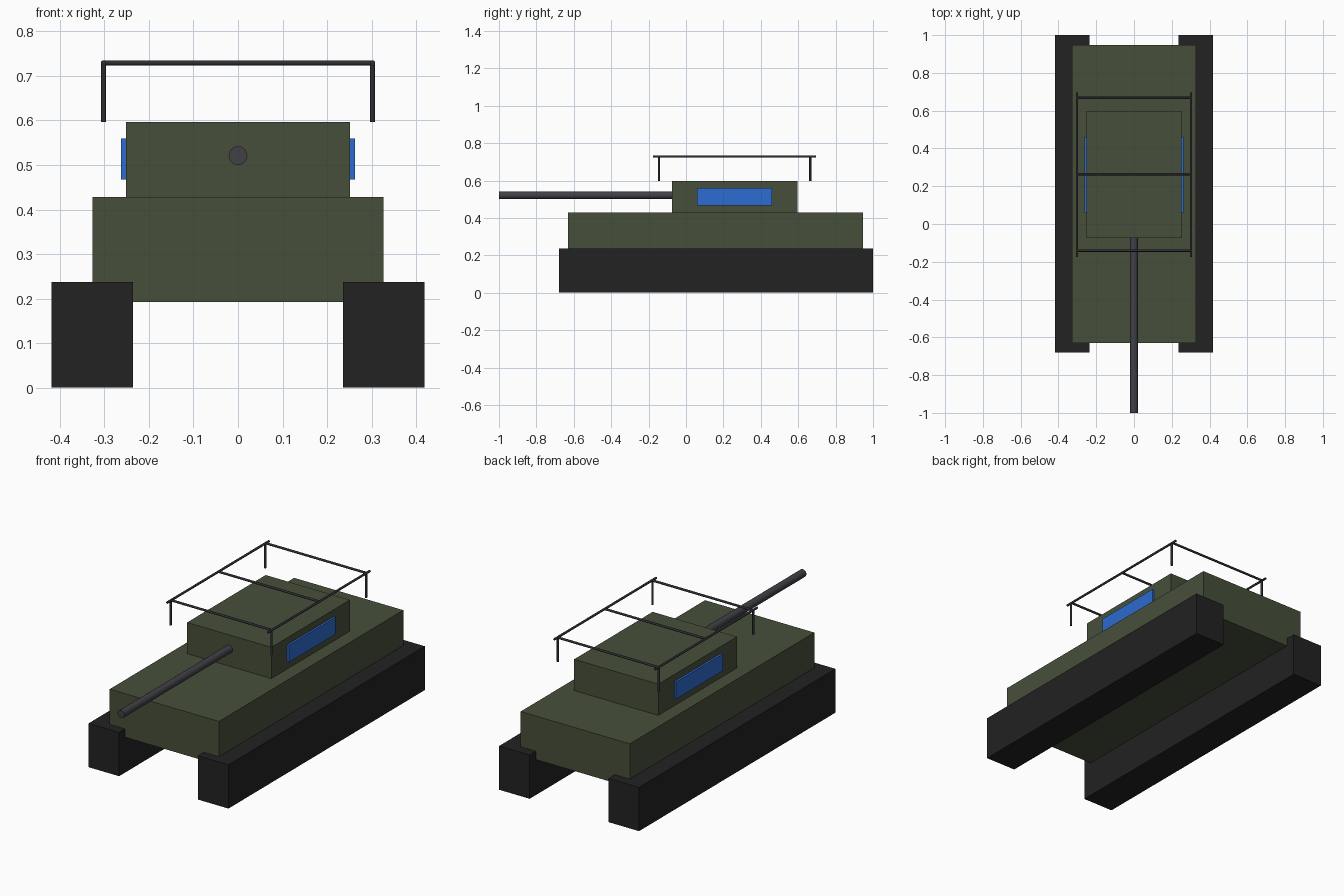
import bpy
import bmesh
from math import radians
from mathutils import Matrix

cube = bpy.data.objects.get("Cube")
if cube:
    bpy.data.objects.remove(cube, do_unlink=True)


def make_material(name, rgb):
    """Flat material from 0-255 display values, stored as linear."""
    linear = [((c / 255 + 0.055) / 1.055) ** 2.4 for c in rgb]
    mat = bpy.data.materials.new(name)
    mat.use_nodes = True
    mat.diffuse_color = (*linear, 1)
    mat.node_tree.nodes["Principled BSDF"].inputs["Base Color"].default_value = (*linear, 1)
    return mat


olive = make_material("olive green", (71, 79, 58))
black = make_material("track black", (34, 34, 34))
steel = make_material("gun grey", (64, 64, 70))
rack_grey = make_material("rack dark grey", (46, 46, 51))
blue = make_material("panel blue", (45, 107, 209))


def add_object(name, bm, mat):
    mesh = bpy.data.meshes.new(name)
    bm.to_mesh(mesh)
    bm.free()
    mesh.materials.append(mat)
    obj = bpy.data.objects.new(name, mesh)
    bpy.context.collection.objects.link(obj)
    return obj


def box(name, xs, ys, zs, mat):
    """Box spanning the given ranges."""
    bm = bmesh.new()
    spans = (xs, ys, zs)
    centre = Matrix.Translation([(a + b) / 2 for a, b in spans])
    size = Matrix.Diagonal([abs(b - a) for a, b in spans] + [1])
    bmesh.ops.create_cube(bm, size=1, matrix=centre @ size)
    return add_object(name, bm, mat)


def rod(name, axis, centre, length, radius, mat, sides=16):
    """Round rod along the x, y or z axis, smooth round its side."""
    turn = {"X": Matrix.Rotation(radians(90), 4, "Y"),
            "Y": Matrix.Rotation(radians(90), 4, "X"),
            "Z": Matrix.Identity(4)}[axis]
    bm = bmesh.new()
    bmesh.ops.create_cone(bm, cap_ends=True, segments=sides, radius1=radius, radius2=radius,
                          depth=length, matrix=Matrix.Translation(centre) @ turn)
    obj = add_object(name, bm, mat)
    bpy.ops.object.select_all(action="DESELECT")
    obj.select_set(True)
    bpy.context.view_layer.objects.active = obj
    bpy.ops.object.shade_smooth_by_angle(angle=radians(40))
    return obj


# Body
box("hull", (-0.327, 0.327), (-0.63, 0.947), (0.192, 0.428), olive)
box("turret", (-0.252, 0.252), (-0.075, 0.597), (0.428, 0.597), olive)
rod("gun_barrel", "Y", (0, -0.535, 0.521), 0.93, 0.021, steel, sides=24)

# Tracks, side panels, and the long rails and posts of the rack
for side, s in (("left", 1), ("right", -1)):
    box(f"{side}_track", (s * 0.236, s * 0.419), (-0.68, 1.0), (0, 0.237), black)
    box(f"{side}_panel", (s * 0.252, s * 0.263), (0.06, 0.46), (0.467, 0.559), blue)
    rod(f"{side}_rack_rail", "Y", (s * 0.302, 0.26, 0.729), 0.872, 0.006, rack_grey)
    for end, y in (("front", -0.145), ("back", 0.664)):
        rod(f"{side}_{end}_rack_post", "Z", (s * 0.302, y, 0.663), 0.132, 0.006, rack_grey)

# Rack crossbars
for place, y in (("front", -0.141), ("middle", 0.264), ("back", 0.668)):
    rod(f"{place}_rack_crossbar", "X", (0, y, 0.729), 0.604, 0.006, rack_grey)
